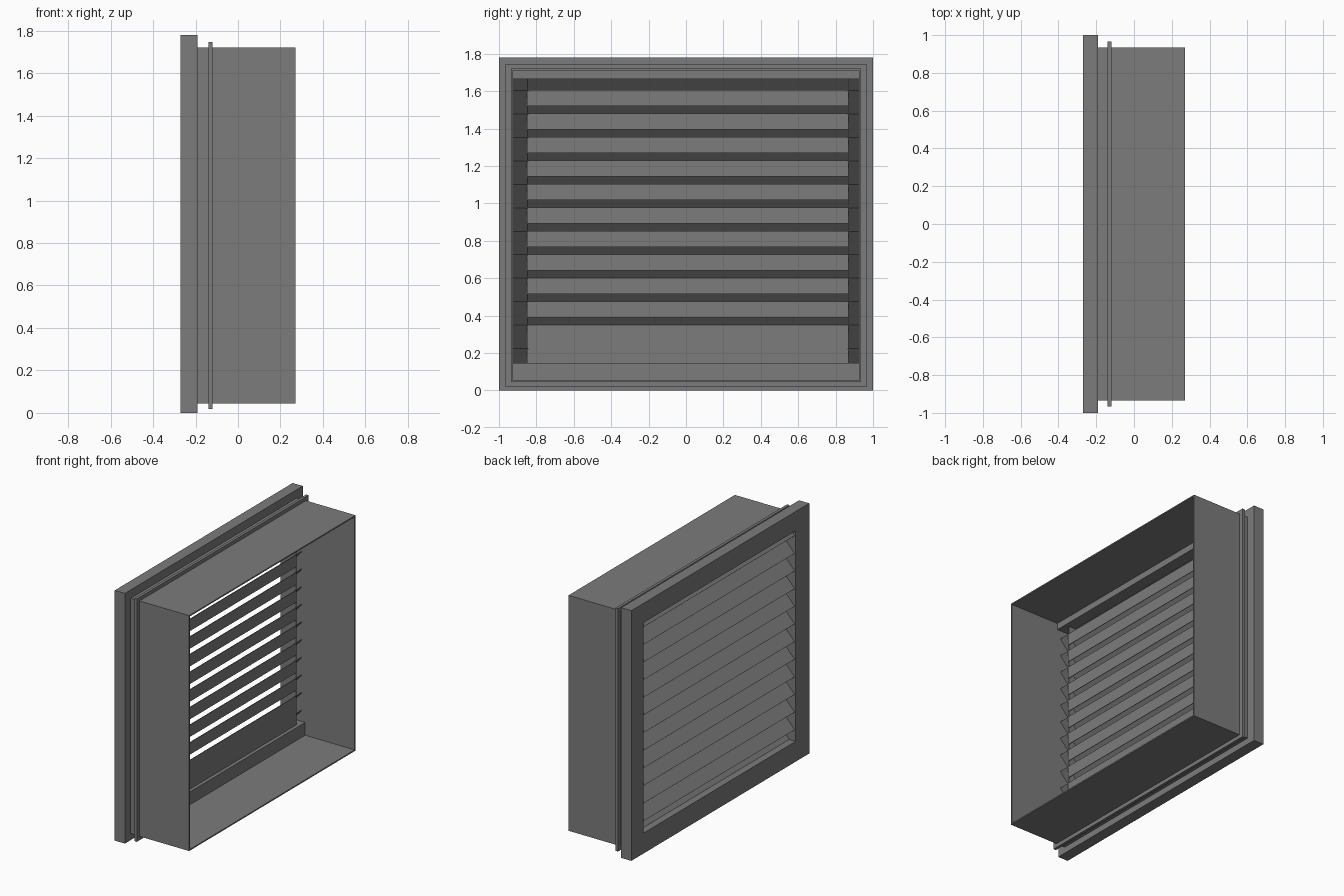
import bpy

cube = bpy.data.objects.get("Cube")
if cube:
    bpy.data.objects.remove(cube, do_unlink=True)

grey = bpy.data.materials.new("metal_grey")
grey.use_nodes = True
GREY = (0.2, 0.2, 0.2, 1)
grey.diffuse_color = GREY
grey.node_tree.nodes["Principled BSDF"].inputs["Base Color"].default_value = GREY

PITCH, COUNT = 0.1255, 11
TOP = 1.605                      # inner top edge of the highest blade
Y0, Y1 = -0.845, 0.866           # face opening, across
Z0, Z1 = 0.145, 1.642            # face opening, up
X_OUT, X_IN = -0.262, -0.147     # outer and inner edge of the blades
SIDE = 0.926                     # inside of the sleeve


def make(name, verts, faces):
    mesh = bpy.data.meshes.new(name)
    mesh.from_pydata(verts, [], faces)
    mesh.materials.append(grey)
    obj = bpy.data.objects.new(name, mesh)
    bpy.context.collection.objects.link(obj)
    return obj


def rect(x, y0, y1, z0, z1):
    return [(x, y0, z0), (x, y1, z0), (x, y1, z1), (x, y0, z1)]


def box(name, x0, x1, *sides):
    verts = rect(x0, *sides) + rect(x1, *sides)
    faces = [(3, 2, 1, 0), (4, 5, 6, 7)]
    faces += [(i, (i + 1) % 4, (i + 1) % 4 + 4, i + 4) for i in range(4)]
    return make(name, verts, faces)


def ring(name, x0, x1, outer, inner):
    """Rectangular frame running along x."""
    loops = [rect(x0, *outer), rect(x1, *outer), rect(x1, *inner), rect(x0, *inner)]
    verts = [v for loop in loops for v in loop]
    faces = []
    for a in range(4):
        b = (a + 1) % 4
        for i in range(4):
            j = (i + 1) % 4
            faces.append((a * 4 + i, a * 4 + j, b * 4 + j, b * 4 + i))
    return make(name, verts, faces)


def slat(name, outer, inner, y0, y1):
    """Thin sheet between two (x, z) edges."""
    (xa, za), (xb, zb) = outer, inner
    obj = make(name, [(xa, y0, za), (xa, y1, za), (xb, y1, zb), (xb, y0, zb)],
               [(0, 1, 2, 3)])
    mod = obj.modifiers.new("thickness", 'SOLIDIFY')
    mod.thickness = 0.004
    mod.offset = 0
    return obj


def repeat_down(obj, count):
    mod = obj.modifiers.new("row", 'ARRAY')
    mod.count = count
    mod.use_relative_offset = False
    mod.use_constant_offset = True
    mod.constant_offset_displace = (0, 0, -PITCH)


# Face frame, sleeve and flange
hole = (-SIDE, SIDE, 0.054, 1.711)
ring("face_frame", -0.27, -0.19, (-1, 1, 0, 1.78), hole)
ring("face_plate", -0.27, -0.264, (-0.99, 0.99, 0.01, 1.77), (Y0, Y1, Z0, Z1))
ring("wall_sleeve", -0.19, 0.27, (-0.935, 0.935, 0.045, 1.72), hole)
ring("sealing_flange", -0.14, -0.12, (-0.965, 0.965, 0.018, 1.746), hole)

# Head and sill bars, and thin jambs beside the opening
box("sill_bar", -0.264, -0.12, -SIDE, SIDE, 0.05, Z0)
box("head_bar", -0.264, -0.12, -SIDE, SIDE, 1.665, 1.715)
box("right_jamb", -0.266, -0.15, Y0 - 0.004, Y0, Z0, 1.665)
box("left_jamb", -0.266, -0.15, Y1, Y1 + 0.004, Z0, 1.665)

# Sloping blades with a hanging lip on the inside edge
blade = slat("louver_blades", (X_OUT, TOP - PITCH), (X_IN, TOP), -SIDE, SIDE)
repeat_down(blade, COUNT)
lip = slat("blade_lips", (X_IN, TOP - 0.085), (X_IN, TOP), Y0, Y1)
repeat_down(lip, COUNT - 1)

# Cut-off blades at the head and sill, and the deep bottom lip
last = TOP - PITCH * (COUNT - 1)
slat("top_part_blade", (X_OUT, TOP), (-0.207, 1.665), -SIDE, SIDE)
slat("bottom_part_blade", (-0.22, Z0), (X_IN, last - PITCH), -SIDE, SIDE)
slat("bottom_lip", (X_IN, Z0), (X_IN, last), Y0, Y1)
